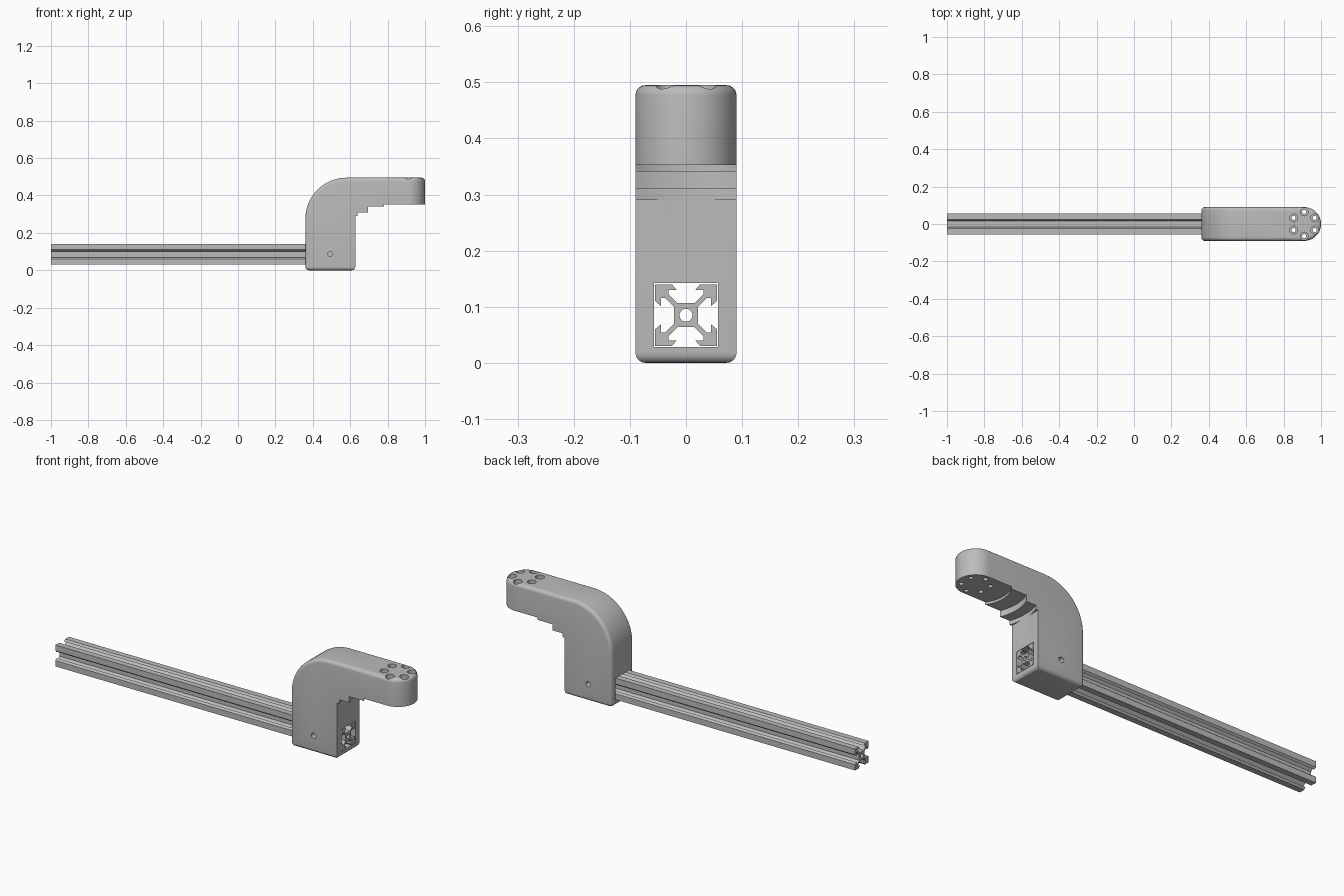
import bpy, bmesh
from math import sin, cos, pi, radians
from mathutils import Matrix, Vector

default = bpy.data.objects.get("Cube")
if default:
    bpy.data.objects.remove(default, do_unlink=True)

grey = bpy.data.materials.new("plain grey")
grey.use_nodes = True
grey.diffuse_color = (0.5, 0.5, 0.5, 1)
grey.node_tree.nodes["Principled BSDF"].inputs["Base Color"].default_value = (0.5, 0.5, 0.5, 1)

HALF = 0.09        # half width of the bracket
TIP = 0.91         # centre of the rounded arm end
LEFT, INNER = 0.36, 0.627
TOP, UNDER = 0.495, 0.29
RAIL_Z = 0.085     # centre height of the rail


def to_object(name, bm):
    bmesh.ops.recalc_face_normals(bm, faces=bm.faces)
    mesh = bpy.data.meshes.new(name)
    bm.to_mesh(mesh)
    bm.free()
    mesh.materials.append(grey)
    obj = bpy.data.objects.new(name, mesh)
    bpy.context.collection.objects.link(obj)
    return obj


def activate(obj):
    bpy.ops.object.select_all(action='DESELECT')
    obj.select_set(True)
    bpy.context.view_layer.objects.active = obj


def cylinder(center, radius, length, axis='Z', sides=32):
    bm = bmesh.new()
    bmesh.ops.create_cone(bm, cap_ends=True, segments=sides, radius1=radius,
                          radius2=radius, depth=length)
    if axis != 'Z':
        turn = Matrix.Rotation(pi / 2, 4, 'Y' if axis == 'X' else 'X')
        bmesh.ops.transform(bm, matrix=turn, verts=bm.verts)
    bmesh.ops.translate(bm, vec=center, verts=bm.verts)
    return to_object("cutter", bm)


def upright(radius, low, high, x=TIP, y=0, sides=32):
    return cylinder((x, y, (low + high) / 2), radius, high - low, sides=sides)


def cut(target, cutter):
    cutter.hide_render = True
    activate(target)
    mod = target.modifiers.new("cut", 'BOOLEAN')
    mod.operation = 'DIFFERENCE'
    mod.solver = 'EXACT'
    mod.object = cutter
    bpy.ops.object.modifier_apply(modifier=mod.name)
    bpy.data.objects.remove(cutter, do_unlink=True)


# Bracket: bent side profile extruded across, with a half-round arm end
R = 0.22
outer = [(LEFT, 0)]
for i in range(17):
    a = pi / 2 * i / 16
    outer.append((LEFT + R - R * cos(a), TOP - R + R * sin(a)))
profile = outer + [(TIP, TOP), (TIP, UNDER), (INNER, UNDER), (INNER, 0)]
n = len(profile)
top_i = len(outer)            # index of the arm-end top point
bm = bmesh.new()
near = [bm.verts.new((x, -HALF, z)) for x, z in profile]
far = [bm.verts.new((x, HALF, z)) for x, z in profile]
angles = [-pi / 2 + pi * i / 32 for i in range(1, 32)]


def end_arc(i, z):
    mid = [bm.verts.new((TIP + HALF * cos(a), HALF * sin(a), z)) for a in angles]
    return [near[i]] + mid + [far[i]]


arc_top, arc_low = end_arc(top_i, TOP), end_arc(top_i + 1, UNDER)
bm.faces.new(near)
bm.faces.new(far)
for i in range(n):
    j = (i + 1) % n
    if j == top_i:
        bm.faces.new([near[i]] + arc_top + [far[i]])
    elif i == top_i + 1:
        bm.faces.new([near[j]] + arc_low + [far[j]])
    elif i != top_i:
        bm.faces.new([near[i], near[j], far[j], far[i]])
for i in range(len(arc_top) - 1):
    bm.faces.new([arc_top[i], arc_top[i + 1], arc_low[i + 1], arc_low[i]])
bmesh.ops.recalc_face_normals(bm, faces=bm.faces)


# Round the outer rim and the foot
def on_rim(edge):
    a, b = (v.co for v in edge.verts)
    if edge.calc_face_angle(0) < radians(60):
        return False
    inner_leg = min(a.x, b.x) > INNER - 0.001 and abs(a.z - b.z) > 0.1
    underside = max(a.z, b.z) < UNDER + 0.001 and min(a.z, b.z) > UNDER - 0.001
    return not (inner_leg or (underside and min(a.x, b.x) > INNER - 0.001))


bmesh.ops.bevel(bm, geom=[e for e in bm.edges if on_rim(e)], offset=0.018,
                segments=5, profile=0.5, affect='EDGES', clamp_overlap=True)
bracket = to_object("bent_bracket", bm)

# Stepped round clearances under the arm
for radius, low, high in ((0.285, UNDER - 0.001, 0.31),
                          (0.233, 0.28, 0.341), (0.158, 0.27, 0.353)):
    cut(bracket, upright(radius, low, high, sides=96))

# Ring of counterbored bolt holes through the arm end
for k in range(6):
    a = pi / 2 + k * pi / 3
    x, y = TIP + 0.065 * cos(a), 0.065 * sin(a)
    cut(bracket, upright(0.011, 0.3, 0.55, x, y, 24))
    cut(bracket, upright(0.021, 0.435, 0.55, x, y))

# Square socket for the rail, and cross holes for the set screws
bm = bmesh.new()
bmesh.ops.create_cube(bm, size=1, matrix=Matrix.Translation((0.5, 0, RAIL_Z))
                      @ Matrix.Diagonal((0.6, 0.114, 0.114, 1)))
cut(bracket, to_object("cutter", bm))
cut(bracket, cylinder((0.493, 0, RAIL_Z + 0.002), 0.014, 0.4, 'Y', 24))

# Slotted rail: one slotted side turned four times, then extruded
slot = [(-0.055, 0.055), (-0.025, 0.055), (-0.0165, 0.045), (-0.031, 0.045),
        (-0.031, 0.037), (-0.0155, 0.0215)]
side = slot + [(-u, v) for u, v in reversed(slot[1:])]
bm = bmesh.new()
ring = []
for k in range(4):
    turn = Matrix.Rotation(-k * pi / 2, 2)
    for point in side:
        y, z = turn @ Vector(point)
        ring.append(bm.verts.new((-1, y, z + RAIL_Z)))
end = bm.faces.new(ring)
new = bmesh.ops.extrude_face_region(bm, geom=[end])["geom"]
bmesh.ops.translate(bm, vec=(1 + INNER, 0, 0),
                    verts=[g for g in new if isinstance(g, bmesh.types.BMVert)])
if not end.is_valid or len(bm.faces) < len(ring) + 2:
    bm.faces.new(ring)
rail = to_object("slotted_rail", bm)
cut(rail, cylinder((-0.2, 0, RAIL_Z), 0.0115, 2, 'X', 24))

for obj in (bracket, rail):
    activate(obj)
    bpy.ops.object.shade_smooth_by_angle(angle=radians(30))
